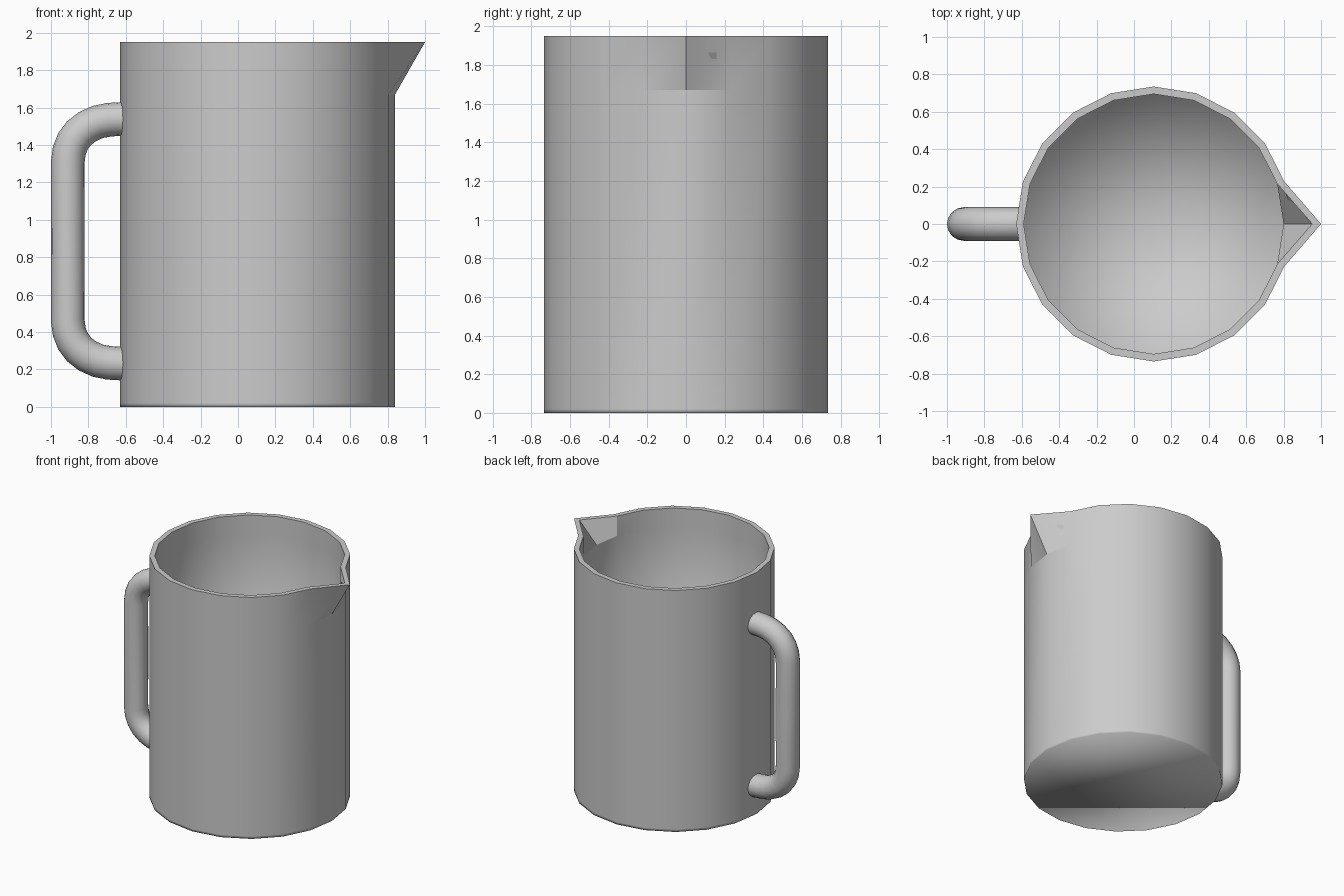
import bpy, bmesh
from math import cos, sin, pi, radians

if "Cube" in bpy.data.objects:
    bpy.data.objects.remove(bpy.data.objects["Cube"])

SIDES, CX = 20, 0.105


def finish(name, data):
    obj = bpy.data.objects.new(name, data)
    bpy.context.collection.objects.link(obj)
    return obj


# Jug body: 20-sided walled cup, one rim corner pulled out into a spout
bm = bmesh.new()


def ring(radius, z, tip=None):
    verts = [bm.verts.new((CX + radius * cos(2 * pi * i / SIDES),
                           radius * sin(2 * pi * i / SIDES), z)) for i in range(SIDES)]
    if tip is not None:
        verts[0].co.x = tip
    return verts


rings = [ring(0.735, 0), ring(0.735, 0.02), ring(0.735, 1.67), ring(0.735, 1.95, 1.0),
         ring(0.695, 1.95, 0.953), ring(0.695, 1.79), ring(0.695, 0.04)]
for a, b in zip(rings, rings[1:]):
    for i in range(SIDES):
        j = (i + 1) % SIDES
        bm.faces.new((a[i], a[j], b[j], b[i]))

# Underside and inner floor
bm.faces.new(rings[0][::-1])
floor = bm.faces.new(rings[-1])
bmesh.ops.poke(bm, faces=[floor])

# Smooth walls, with crisp rim and spout edges
bm.normal_update()
for f in bm.faces:
    f.smooth = True
for e in bm.edges:
    high = min(v.co.z for v in e.verts) > 1.6
    if high and e.calc_face_angle(0) > radians(22):
        e.smooth = False
body_mesh = bpy.data.meshes.new("jug_body")
bm.to_mesh(body_mesh)
bm.free()
finish("jug_body", body_mesh)

# Handle: round tube swept along a path mirrored about its mid height
half = [(-0.60, 1.54), (-0.69, 1.535), (-0.75, 1.523), (-0.805, 1.498), (-0.85, 1.463),
        (-0.882, 1.42), (-0.902, 1.37), (-0.91, 1.31), (-0.91, 0.885)]
path = half + [(x, 1.77 - z) for x, z in half[-2::-1]]
curve = bpy.data.curves.new("handle", 'CURVE')
curve.dimensions = '3D'
curve.bevel_depth = 0.09
curve.bevel_resolution = 6
spline = curve.splines.new('POLY')
spline.points.add(len(path) - 1)
for p, (x, z) in zip(spline.points, path):
    p.co = (x, 0, z, 1)
spline.use_smooth = True
handle = finish("handle", curve)
bpy.context.view_layer.objects.active = handle
handle.select_set(True)
bpy.ops.object.convert(target='MESH')
bpy.ops.object.shade_smooth_by_angle(angle=radians(40))
